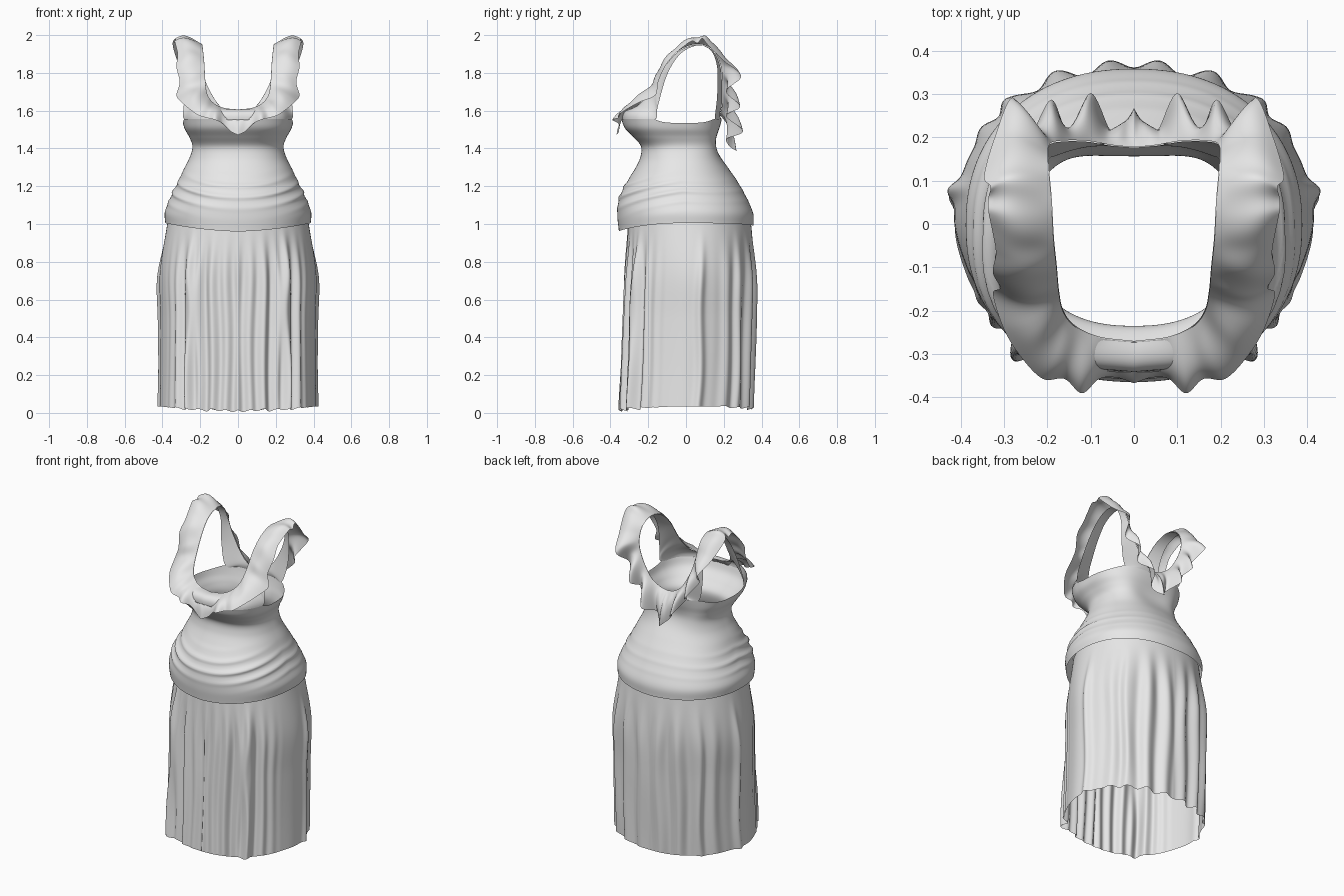
import bpy
from math import sin, cos, pi, exp, radians
from mathutils import Vector

if "Cube" in bpy.data.objects:
    bpy.data.objects.remove(bpy.data.objects["Cube"])

cloth = bpy.data.materials.new("light grey cloth")
cloth.use_nodes = True
cloth.diffuse_color = (0.8, 0.8, 0.8, 1)
cloth.node_tree.nodes["Principled BSDF"].inputs["Base Color"].default_value = (0.8, 0.8, 0.8, 1)


def curve(points, t):
    """Smooth curve through points; t runs from 0 to 1."""
    last = len(points) - 1
    f = min(max(t, 0), 1) * last
    i = min(int(f), last - 1)
    u = f - i
    b, c = Vector(points[i]), Vector(points[i + 1])
    a = Vector(points[i - 1]) if i > 0 else b * 2 - c
    d = Vector(points[i + 2]) if i + 2 <= last else c * 2 - b
    return b + (c - a) * u / 2 + (a * 2 - b * 5 + c * 4 - d) * u**2 / 2 + (b * 3 - a - c * 3 + d) * u**3 / 2


def fade(v):
    v = min(max(v, 0), 1)
    return v * v * (3 - 2 * v)


def sheet(name, columns, rows, point):
    """Half sheet of cloth, mirrored to the other side."""
    verts = []
    for i in range(columns + 1):
        for j in range(rows + 1):
            p = point(i / columns, j / rows)
            if i in (0, columns):
                p.x = 0
            verts.append(p)
    n = rows + 1
    faces = [(i * n + j, (i + 1) * n + j, (i + 1) * n + j + 1, i * n + j + 1)
             for i in range(columns) for j in range(rows)]
    mesh = bpy.data.meshes.new(name)
    mesh.from_pydata(verts, [], faces)
    mesh.materials.append(cloth)
    mesh.polygons.foreach_set("use_smooth", [True] * len(faces))
    obj = bpy.data.objects.new(name, mesh)
    bpy.context.collection.objects.link(obj)
    mirror = obj.modifiers.new("Mirror", "MIRROR")
    mirror.use_axis[0] = True


def ring(angle, width, front, back, power, puff=0):
    """Point on a rounded cross-section; angle -90 is front, 90 is back."""
    c, s = max(cos(angle), 0), sin(angle)
    x = (width + puff) * c ** (2 / power)
    y = (abs(s) ** (2 / power)) * (1 if s > 0 else -1)
    return Vector((x, (front + back) / 2 + y * ((back - front) / 2 + puff), 0))


# Bodice: height, half width, front, back
body_profile = [
    (0.99, 0.385, -0.355, 0.357), (1.05, 0.388, -0.363, 0.357),
    (1.11, 0.37, -0.362, 0.335), (1.17, 0.345, -0.345, 0.305),
    (1.23, 0.315, -0.31, 0.27), (1.29, 0.287, -0.272, 0.232),
    (1.35, 0.257, -0.243, 0.202), (1.41, 0.241, -0.238, 0.188),
    (1.46, 0.258, -0.28, 0.186), (1.5, 0.281, -0.322, 0.19),
    (1.535, 0.292, -0.342, 0.195)]


def bodice_point(u, v):
    angle = (u - 0.5) * pi
    s = sin(angle)
    z, width, front, back = curve(body_profile, v)
    # Gathered folds sweep down from the hips to the front
    phase = (z + 0.08 * max(-s, 0)) * 2 * pi / 0.058 + 0.7 * sin(angle * 3)
    wave = (0.5 + 0.5 * sin(phase)) ** 2
    puff = 0.014 * (wave - 0.4) * exp(-((z - 1.17) / 0.065) ** 2)
    puff *= 0.15 + fade(0.5 - s / 2) * (0.5 + 0.5 * cos(angle))
    p = ring(angle, width, front, back, 2.2 + 0.4 * fade((z - 1.3) / 0.2), puff)
    # Hollow of the spine, dipped hem and rounded armhole corners
    p.y -= 0.03 * max(s, 0) ** 8 * exp(-((z - 1.42) / 0.09) ** 2)
    p.z = z + (1 - v) ** 6 * (0.015 * cos(angle) - 0.03 * max(-s, 0) ** 2)
    p.z += 0.02 * v ** 12 * min(abs(p.y + 0.01) / 0.155, 1) ** 4
    return p


sheet("bodice", 96, 72, bodice_point)

# Neckline and the armhole edge that faces it, from front centre to back centre
neckline = [
    (0, -0.27, 1.605), (0.08, -0.26, 1.615), (0.135, -0.235, 1.645),
    (0.163, -0.2, 1.69), (0.173, -0.155, 1.76), (0.178, -0.1, 1.85),
    (0.185, -0.03, 1.92), (0.19, 0.06, 1.95), (0.197, 0.14, 1.92),
    (0.195, 0.18, 1.84), (0.17, 0.19, 1.75), (0.11, 0.19, 1.64),
    (0.05, 0.18, 1.59), (0, 0.175, 1.575)]


def bodice_top(degrees):
    return bodice_point(degrees / 180 + 0.5, 1)


armhole = [bodice_top(a) for a in (-90, -66, -40, -14)]
armhole += [
    (0.288, -0.15, 1.62), (0.262, -0.1, 1.79), (0.25, -0.03, 1.9),
    (0.25, 0.06, 1.945), (0.245, 0.13, 1.92), (0.235, 0.165, 1.83), (0.23, 0.165, 1.68)]
armhole += [bodice_top(a) for a in (54, 71, 90)]


def yoke_point(u, v):
    low, high = curve(armhole, u), curve(neckline, u)
    # Bust fullness rises straight from the bodice before leaning in
    full = Vector((low.x * 1.01, low.y * 1.01, low.z + 0.06))
    bend = ((low + high) / 2).lerp(full, fade((0.37 - u) / 0.14))
    return low * (1 - v) ** 2 + bend * 2 * v * (1 - v) + high * v * v


sheet("yoke_and_straps", 104, 12, yoke_point)

# Ruffle: its wavy free edge, from front centre to back centre
ruffle_edge = [
    (0, -0.365, 1.47), (0.04, -0.352, 1.49), (0.08, -0.355, 1.53),
    (0.12, -0.388, 1.55), (0.16, -0.355, 1.56), (0.21, -0.355, 1.575),
    (0.26, -0.305, 1.61), (0.3, -0.24, 1.645), (0.325, -0.16, 1.68),
    (0.308, -0.145, 1.75), (0.325, -0.11, 1.83), (0.318, -0.065, 1.89),
    (0.325, -0.02, 1.93), (0.335, 0.03, 1.965), (0.335, 0.06, 1.955),
    (0.33, 0.085, 1.98), (0.345, 0.11, 1.95), (0.32, 0.2, 1.86),
    (0.28, 0.29, 1.78), (0.24, 0.21, 1.7), (0.19, 0.285, 1.62),
    (0.15, 0.21, 1.57), (0.1, 0.3, 1.49), (0.055, 0.215, 1.45),
    (0.035, 0.22, 1.42), (0.015, 0.24, 1.4), (0, 0.265, 1.385)]


def ruffle_point(u, v):
    edge, seam = curve(ruffle_edge, u), curve(neckline, u)
    out = Vector((seam.x * 0.3, seam.y - 0.04, 0.12)).normalized()
    ripple = 0.006 * sin(u * 2 * pi * 13) * v
    lift = 0.024 + ripple + 0.014 * exp(-((u - 0.55) / 0.06) ** 2)
    return edge.lerp(seam, v) + out * (0.003 + lift * sin(pi * v))


sheet("neck_ruffle", 208, 14, ruffle_point)

# Skirt: height, half width, front, back
skirt_profile = [
    (0.012, 0.41, -0.352, 0.352), (0.25, 0.406, -0.342, 0.36),
    (0.5, 0.406, -0.333, 0.366), (0.75, 0.41, -0.322, 0.367),
    (1.03, 0.37, -0.305, 0.342)]


def skirt_point(u, v):
    angle = (u - 0.5) * pi
    z, width, front, back = curve(skirt_profile, v)
    s = sin(angle)
    grow = fade((1 - z) / 0.35)
    sway = 0.35 * sin(z * 7 + angle * 5)
    # Tight pleats in front, broad ones behind, a few big folds between
    pleats = 0.011 * fade((-s - 0.3) * 2) * (sin(angle * 34 + sway) + 0.5 * sin(angle * 19 + 1))
    pleats += 0.012 * fade((s - 0.3) * 2) * (cos(angle * 22 + sway) + 0.4 * sin(angle * 13))
    side = 0.004 * cos(angle * 9) * fade(1 - abs(s))
    for centre, size in ((9, 0.022), (-54, 0.035), (46, 0.012)):
        side += size * exp(-((angle - radians(centre) - 0.02 * sin(z * 8)) / 0.06) ** 2)
    p = ring(angle, width, front, back, 2.1, (pleats + side) * grow)
    p.z = z + (1 - v) ** 8 * (0.022 * cos(angle) ** 2 + 0.5 * (pleats + 0.02 * max(s, 0)))
    p.z = max(p.z, 0)
    return p


sheet("pleated_skirt", 220, 40, skirt_point)
